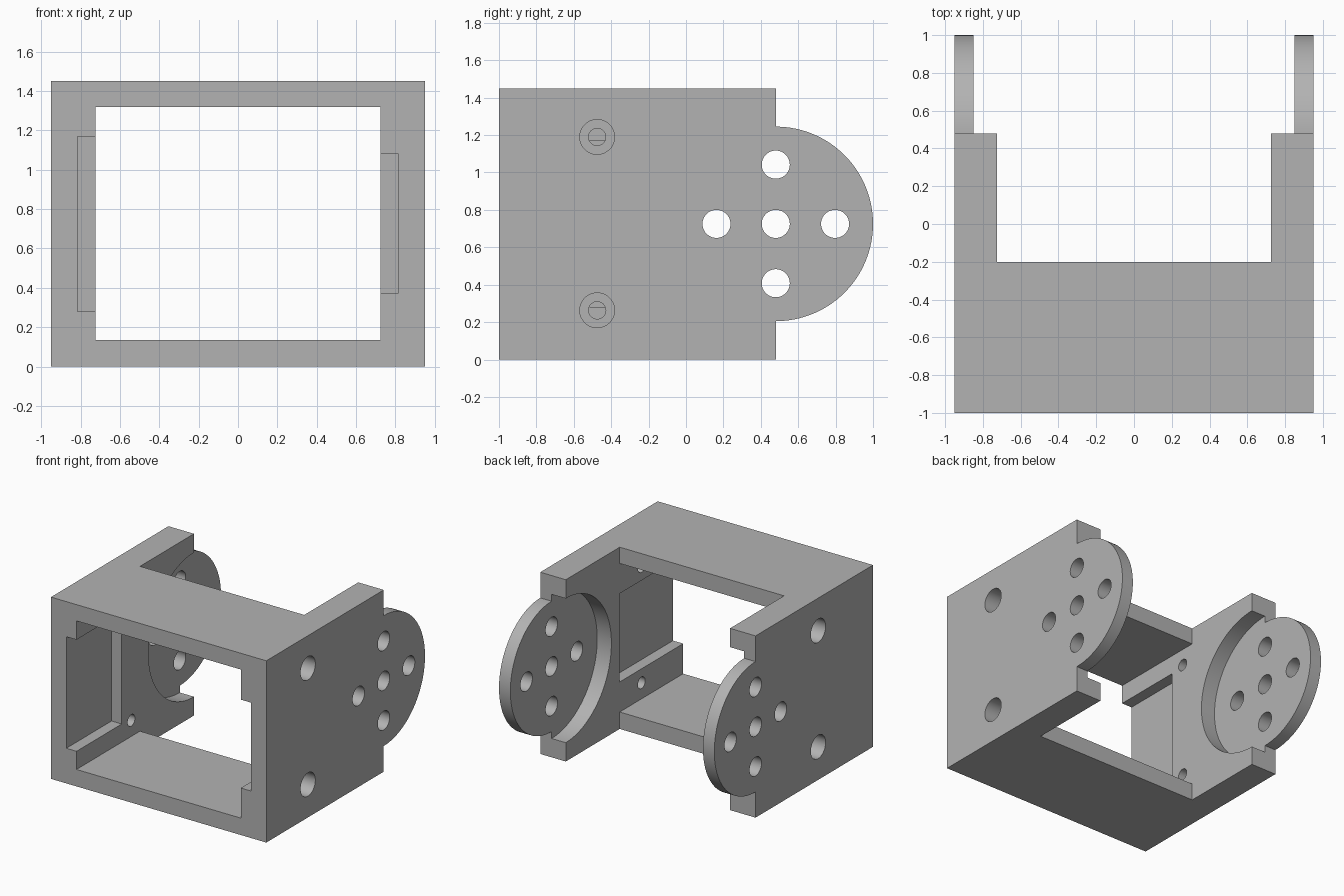
import bpy
import bmesh
from math import pi, sin, cos, radians
from mathutils import Matrix, Vector

cube = bpy.data.objects.get("Cube")
if cube:
    bpy.data.objects.remove(cube, do_unlink=True)

# Main sizes
HALF_W, HEIGHT = 0.95, 1.45
INNER_W = 0.725              # half the gap between the side walls
EAR_W = 0.85                 # inner face of the round ears
EAR_Y, EAR_Z, EAR_R = 0.48, 0.725, 0.52

grey = bpy.data.materials.new("plain grey")
grey.use_nodes = True
colour = (0.45, 0.45, 0.45, 1)
grey.diffuse_color = colour
grey.node_tree.nodes["Principled BSDF"].inputs["Base Color"].default_value = colour


def add_object(name, bm):
    bmesh.ops.recalc_face_normals(bm, faces=bm.faces[:])
    mesh = bpy.data.meshes.new(name)
    bm.to_mesh(mesh)
    bm.free()
    obj = bpy.data.objects.new(name, mesh)
    bpy.context.collection.objects.link(obj)
    return obj


def box(name, low, high):
    low, high = Vector(low), Vector(high)
    bm = bmesh.new()
    matrix = Matrix.Translation((low + high) / 2) @ Matrix.Diagonal((*(high - low), 1))
    bmesh.ops.create_cube(bm, size=1, matrix=matrix)
    return add_object(name, bm)


def rod(name, x0, x1, y, z, radius, sides=48):
    """Cylinder lying along x."""
    bm = bmesh.new()
    matrix = Matrix.Translation(((x0 + x1) / 2, y, z)) @ Matrix.Rotation(pi / 2, 4, 'Y')
    bmesh.ops.create_cone(bm, cap_ends=True, segments=sides, radius1=radius,
                          radius2=radius, depth=abs(x1 - x0), matrix=matrix)
    return add_object(name, bm)


# Side silhouette with a round ear at the back, extruded across the width
outline = [(EAR_Y, HEIGHT), (-1, HEIGHT), (-1, 0), (EAR_Y, 0)]
STEPS = 64
for i in range(STEPS + 1):
    a = -pi / 2 + pi * i / STEPS
    outline.append((EAR_Y + EAR_R * cos(a), EAR_Z + EAR_R * sin(a)))
bm = bmesh.new()
face = bm.faces.new([bm.verts.new((-HALF_W, y, z)) for y, z in outline])
extruded = bmesh.ops.extrude_face_region(bm, geom=[face])["geom"]
bmesh.ops.translate(bm, vec=(2 * HALF_W, 0, 0),
                    verts=[v for v in extruded if isinstance(v, bmesh.types.BMVert)])
bracket = add_object("bracket_frame", bm)
bracket.data.materials.append(grey)

# Opening through the frame, open back, and round recesses inside the ears
cutters = [
    box("opening_cutter", (-INNER_W, -2, 0.135), (INNER_W, 2, 1.32)),
    box("back_cutter", (-INNER_W, -0.2, -1), (INNER_W, 2, 2)),
    rod("recess_cutter", -EAR_W, EAR_W, EAR_Y, EAR_Z, 0.575, 128),
    # Stepped pockets in the inner side walls
    box("right_pocket_cutter", (-0.815, -2, 0.28), (-0.6, -0.43, 1.17)),
    box("left_pocket_cutter", (0.6, -2, 0.375), (0.815, -0.2, 1.08)),
]

# Cross of five holes through both ears
for dy, dz in ((0, 0), (1, 0), (-1, 0), (0, 1), (0, -1)):
    cutters.append(rod("ear_hole_cutter", -2, 2, EAR_Y + 0.317 * dy,
                       EAR_Z + 0.317 * dz, 0.075))

# Counterbored screw holes in each side wall
for side, y in ((1, -0.475), (-1, -0.31)):
    for z in (0.263, 1.19):
        cutters.append(rod("screw_hole_cutter", side * 0.6, side * 2, y, z, 0.046))
        cutters.append(rod("counterbore_cutter", side * 0.825, side * 2, y, z, 0.093))

bpy.ops.object.select_all(action='DESELECT')
bracket.select_set(True)
bpy.context.view_layer.objects.active = bracket
for cutter in cutters:
    cutter.hide_render = True
    mod = bracket.modifiers.new("cut", 'BOOLEAN')
    mod.operation = 'DIFFERENCE'
    mod.solver = 'EXACT'
    mod.object = cutter
    bpy.ops.object.modifier_apply(modifier=mod.name)
    bpy.data.objects.remove(cutter, do_unlink=True)

bpy.ops.object.shade_smooth_by_angle(angle=radians(30))
